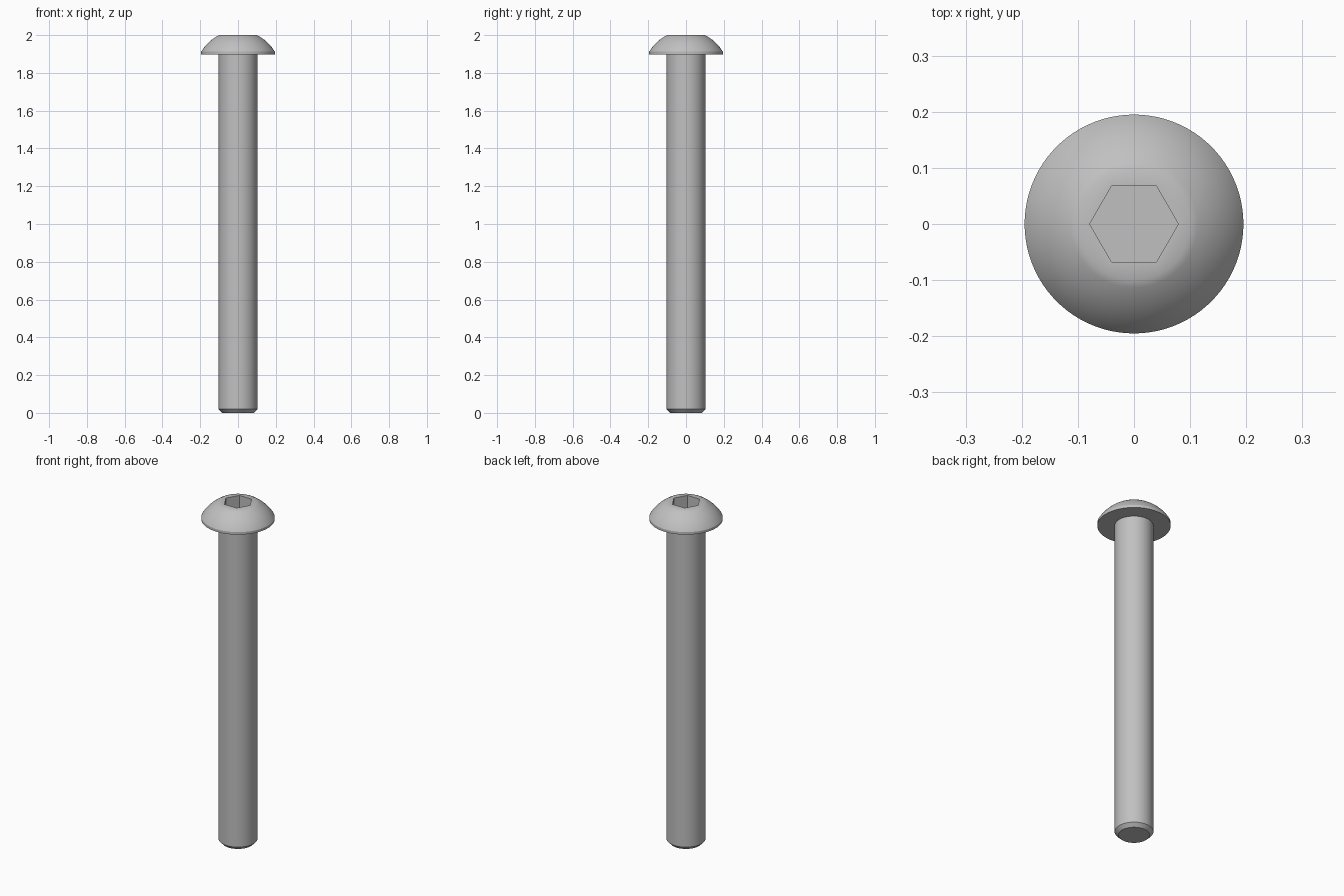
import bpy, bmesh
from math import pi, cos, sin, sqrt, radians

SEGMENTS = 96  # a multiple of six, so the socket corners are exact

cube = bpy.data.objects.get("Cube")
if cube:
    bpy.data.objects.remove(cube)

steel = bpy.data.materials.new("grey steel")
steel.use_nodes = True
colour = (0.53, 0.53, 0.53, 1)
steel.diffuse_color = colour
steel.node_tree.nodes["Principled BSDF"].inputs["Base Color"].default_value = colour


def hex_factor(angle):
    """Distance to a hexagon's side, relative to its corner radius."""
    return cos(pi / 6) / cos(angle % (pi / 3) - pi / 6)


def turned_part(name, profile):
    """Stack rings of (radius, z, is_hexagon) and close both ends."""
    bm = bmesh.new()
    rings = []
    for radius, z, is_hexagon in profile:
        ring = []
        for i in range(SEGMENTS):
            a = 2 * pi * i / SEGMENTS
            r = radius * hex_factor(a) if is_hexagon else radius
            ring.append(bm.verts.new((r * cos(a), r * sin(a), z)))
        rings.append(ring)
    for low, high in zip(rings, rings[1:]):
        for i in range(SEGMENTS):
            j = (i + 1) % SEGMENTS
            bm.faces.new((low[i], low[j], high[j], high[i]))
    bm.faces.new(rings[0][::-1])
    bm.faces.new(rings[-1])
    bmesh.ops.recalc_face_normals(bm, faces=bm.faces)
    mesh = bpy.data.meshes.new(name)
    bm.to_mesh(mesh)
    bm.free()
    mesh.materials.append(steel)
    obj = bpy.data.objects.new(name, mesh)
    bpy.context.collection.objects.link(obj)
    bpy.ops.object.select_all(action='DESELECT')
    obj.select_set(True)
    bpy.context.view_layer.objects.active = obj
    bpy.ops.object.shade_smooth_by_angle(angle=radians(30))
    return obj


# Shank with a chamfered tip
turned_part("shank", [(0.083, 0, False), (0.103, 0.02, False), (0.103, 1.9, False)])

# Domed head: short straight rim, spherical dome, flat top, hexagonal socket
rim, flat, rim_z, top_z = 0.195, 0.1, 1.912, 2.0
rise = top_z - rim_z
drop = (rim ** 2 - flat ** 2 - rise ** 2) / (2 * rise)
ball = sqrt(rim ** 2 + drop ** 2)
head = [(rim, 1.897, False)]
steps = 12
for k in range(steps + 1):
    z = rim_z + rise * k / steps
    head.append((sqrt(ball ** 2 - (z - rim_z + drop) ** 2), z, False))
head += [(0.079, top_z, True), (0.079, 1.91, True)]
turned_part("head", head)
